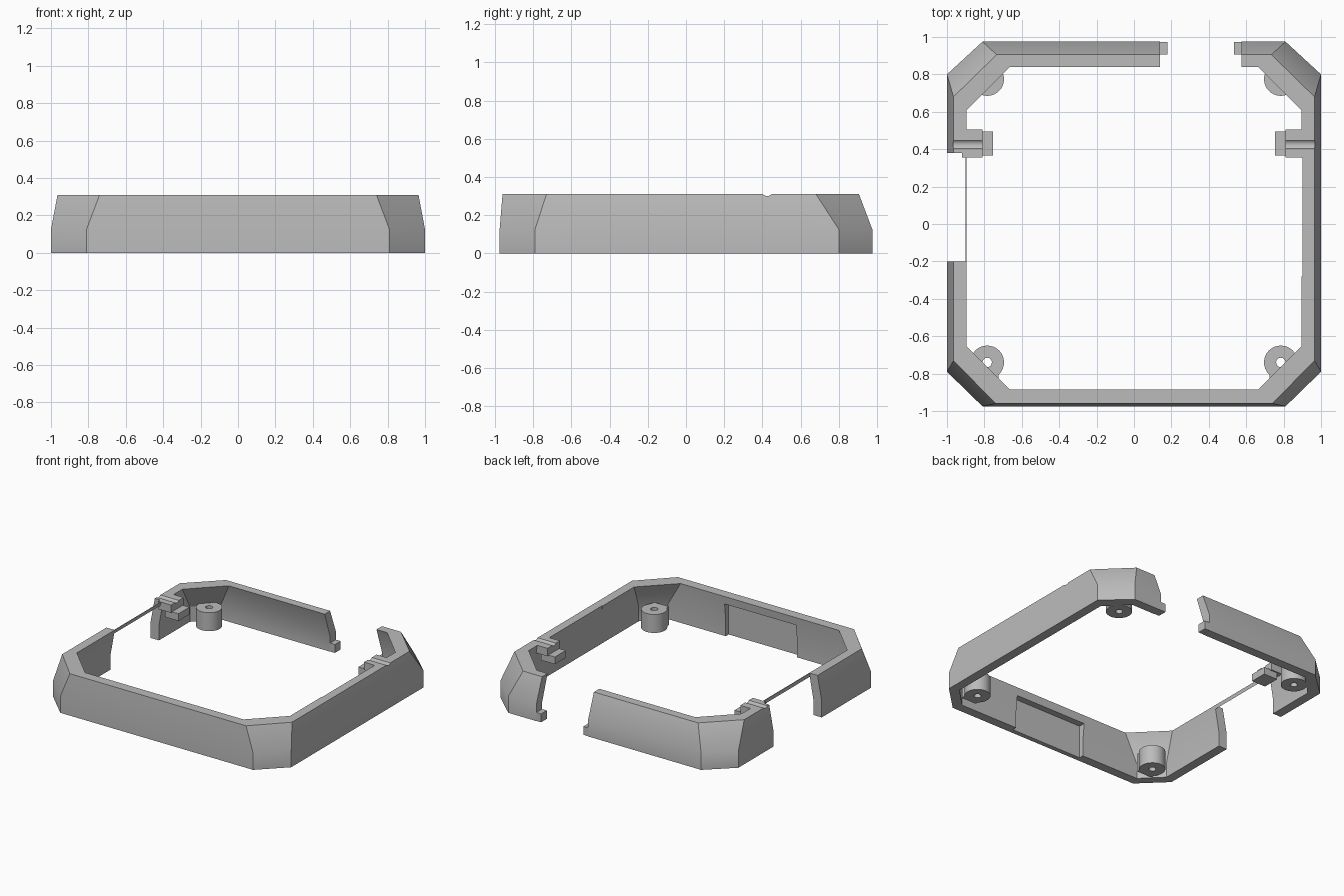
import bpy, bmesh
from math import pi

cube = bpy.data.objects.get("Cube")
if cube:
    bpy.data.objects.remove(cube)

grey = bpy.data.materials.new("mid_grey")
grey.use_nodes = True
grey.diffuse_color = (0.5, 0.5, 0.5, 1)
grey.node_tree.nodes["Principled BSDF"].inputs["Base Color"].default_value = (0.5, 0.5, 0.5, 1)


def add_object(name, bm):
    bmesh.ops.recalc_face_normals(bm, faces=bm.faces)
    mesh = bpy.data.meshes.new(name)
    bm.to_mesh(mesh)
    bm.free()
    mesh.materials.append(grey)
    obj = bpy.data.objects.new(name, mesh)
    bpy.context.collection.objects.link(obj)
    return obj


def box(name, x, y, z):
    bm = bmesh.new()
    bmesh.ops.create_cube(bm, size=1)
    for v in bm.verts:
        for i, (lo, hi) in enumerate((x, y, z)):
            v.co[i] = lo if v.co[i] < 0 else hi
    return add_object(name, bm)


def cylinder(name, radius, depth, location, axis="Z", sides=32):
    bpy.ops.mesh.primitive_cylinder_add(
        vertices=sides, radius=radius, depth=depth, location=location,
        rotation=(0, pi / 2 if axis == "X" else 0, 0))
    obj = bpy.context.object
    obj.name = name
    obj.data.materials.append(grey)
    return obj


def activate(obj):
    bpy.ops.object.select_all(action="DESELECT")
    obj.select_set(True)
    bpy.context.view_layer.objects.active = obj


def combine(target, other, operation="DIFFERENCE"):
    activate(target)
    mod = target.modifiers.new("combine", "BOOLEAN")
    mod.operation = operation
    mod.solver = "EXACT"
    mod.object = other
    bpy.ops.object.modifier_apply(modifier=mod.name)
    bpy.data.objects.remove(other)


def finish(obj):
    activate(obj)
    bpy.ops.object.shade_smooth_by_angle(angle=pi / 6)


def octagon(z, side, front, back, front_x, front_y, back_x, back_y):
    half = [(front_x, front), (side, front_y), (side, back_y), (back_x, back)]
    return [(x, y, z) for x, y in half] + [(-x, y, z) for x, y in reversed(half)]


# Eight-sided frame: outer wall up, inner wall down, closed into a ring
TOP = 0.31
sections = [
    octagon(0, 1, -0.975, 0.975, 0.81, -0.79, 0.81, 0.80),
    octagon(0.125, 1, -0.975, 0.975, 0.81, -0.79, 0.81, 0.80),
    octagon(TOP, 0.965, -0.96, 0.905, 0.74, -0.73, 0.735, 0.68),
    octagon(TOP, 0.895, -0.885, 0.84, 0.665, -0.655, 0.665, 0.61),
    octagon(0.115, 0.93, -0.905, 0.905, 0.785, -0.76, 0.775, 0.75),
    octagon(0, 0.93, -0.905, 0.905, 0.785, -0.76, 0.775, 0.75),
]
bm = bmesh.new()
rings = [[bm.verts.new(p) for p in section] for section in sections]
for a, b in zip(rings, rings[1:] + rings[:1]):
    for i in range(8):
        j = (i + 1) % 8
        bm.faces.new((a[i], a[j], b[j], b[i]))
frame = add_object("frame", bm)

# Openings and recesses in the walls
for x, y, z in (
    ((0.14, 0.575), (0.7, 1.1), (-0.1, 0.5)),       # back gap
    ((-1.1, -0.9), (-0.2, 0.38), (-0.1, 0.5)),      # side opening, leaves a thin strip
    ((0.8, 0.9), (-0.28, 0.352), (-0.1, 0.5)),      # shallow side relief
    ((-0.3, 0.3), (-0.94, -0.8), (-0.1, 0.25)),     # front inner recess
):
    combine(frame, box("cutter", x, y, z))

# Groove across both side walls
for s in (-1, 1):
    combine(frame, cylinder("cutter", 0.03, 0.4, (s * 0.9, 0.425, TOP + 0.02), "X"))
finish(frame)

# Small tabs beside the back gap
for name, x in (("back_tab_right", (0.13, 0.18)), ("back_tab_left", (0.535, 0.585))):
    box(name, x, (0.906, 0.974), (0.001, 0.065))

for s, side in ((-1, "right"), (1, "left")):
    # Stepped clip: upper block with a groove, lower projecting tab
    block = box("clip_block_" + side, sorted((s * 0.81, s * 0.92)), (0.355, 0.505), (0.25, TOP))
    combine(block, cylinder("cutter", 0.03, 0.4, (s * 0.9, 0.425, TOP + 0.02), "X"))
    finish(block)
    box("clip_tab_" + side, sorted((s * 0.755, s * 0.87)), (0.365, 0.495), (0.20, 0.255))

    # Screw bosses in the corners with a web to the wall
    for end, y, far in (("front", -0.74, -0.83), ("back", 0.775, 0.83)):
        boss = cylinder(f"boss_{end}_{side}", 0.09, 0.14, (s * 0.785, y, 0.07))
        web = box("web", sorted((s * 0.725, s * 0.85)), sorted((y, far)), (0, 0.14))
        combine(boss, web, "UNION")
        combine(boss, cylinder("cutter", 0.025, 0.5, (s * 0.785, y, 0.07), sides=24))
        finish(boss)
